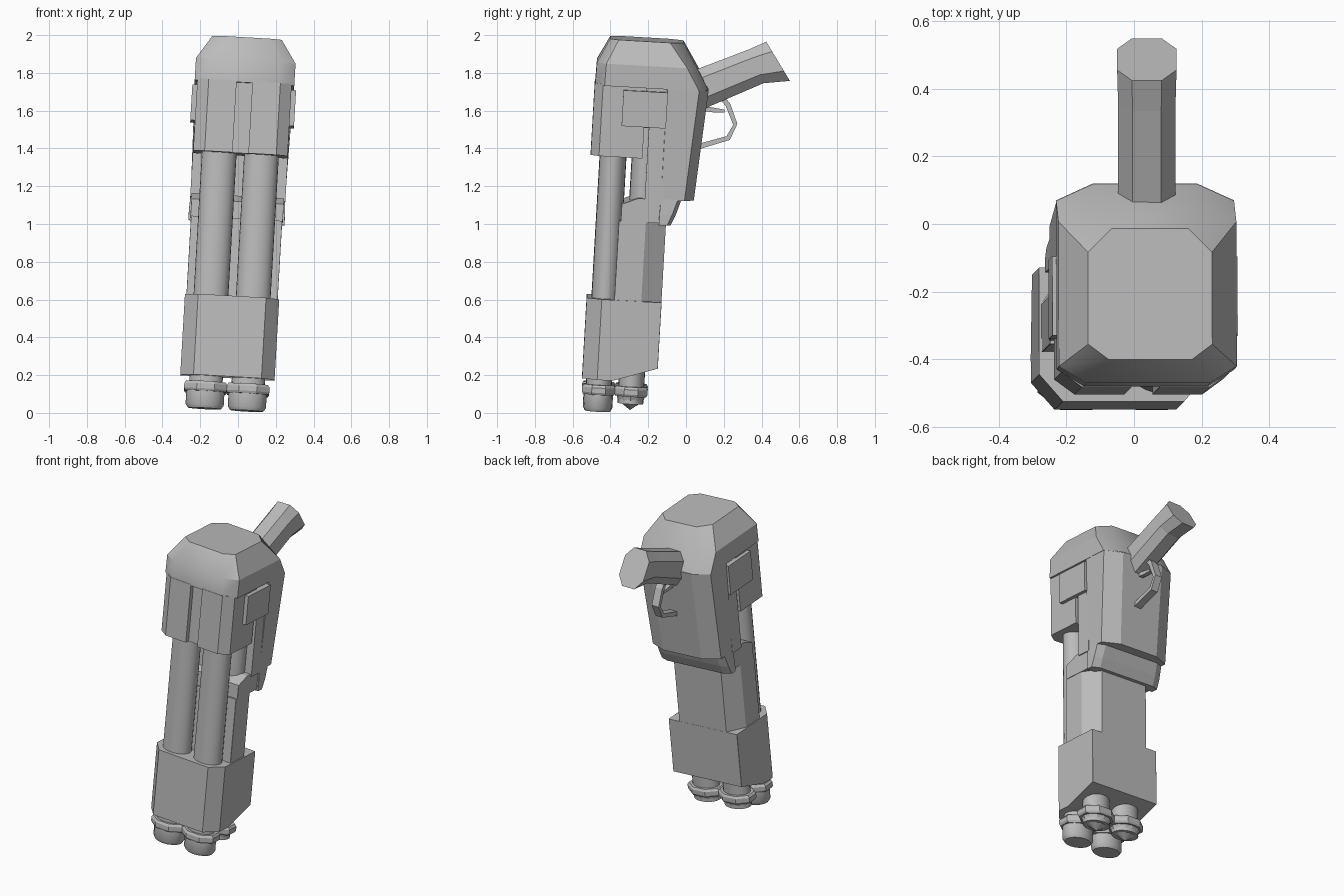
import bpy, bmesh, math
from mathutils import Matrix, Vector

if "Cube" in bpy.data.objects:
    bpy.data.objects.remove(bpy.data.objects["Cube"])

# The whole body leans slightly: local w axis follows the barrels
T = 0.058
wz = Vector((T, T, 1)).normalized()
ux = Vector((1, 0, -T)).normalized()
vy = wz.cross(ux)
LEAN = Matrix((ux, vy, wz)).transposed().to_4x4()
LEAN.translation = (-0.067, -0.35, 0)

metal = bpy.data.materials.new("grey metal")
metal.diffuse_color = (0.5, 0.5, 0.5, 1)
metal.use_nodes = True
metal.node_tree.nodes["Principled BSDF"].inputs["Base Color"].default_value = metal.diffuse_color


def loft(name, rings, smooth=None, lean=True):
    """Skin a list of equal-length rings of 3D points and cap both ends."""
    bm = bmesh.new()
    vs = [[bm.verts.new(p) for p in r] for r in rings]
    n = len(vs[0])
    for a, b in zip(vs, vs[1:]):
        for i in range(n):
            j = (i + 1) % n
            bm.faces.new((a[i], a[j], b[j], b[i]))
    bm.faces.new(vs[0][::-1])
    bm.faces.new(vs[-1])
    bmesh.ops.recalc_face_normals(bm, faces=bm.faces)
    me = bpy.data.meshes.new(name)
    bm.to_mesh(me)
    bm.free()
    if lean:
        me.transform(LEAN)
    me.materials.append(metal)
    ob = bpy.data.objects.new(name, me)
    bpy.context.collection.objects.link(ob)
    if smooth:
        bpy.ops.object.select_all(action='DESELECT')
        ob.select_set(True)
        bpy.context.view_layer.objects.active = ob
        bpy.ops.object.shade_smooth_by_angle(angle=math.radians(smooth))
    return ob


def octo(w, hu, v0, v1, front, back):
    """Eight-sided section; front and back are (u, v) corner cuts."""
    (fu, fv), (bu, bv) = front, back
    half = [(hu - fu, v0), (hu, v0 + fv), (hu, v1 - bv), (hu - bu, v1)]
    return [(u, v, w) for u, v in half + [(-u, v) for u, v in half[::-1]]]


def prism(name, pts, w0, w1):
    return loft(name, [[(u, v, w) for u, v in pts] for w in (w0, w1)])


def tube(name, u, v, stations, n=24, turn=0.0):
    """Oval turned part from (w, scale) stations; unit oval is 0.092 x 0.071."""
    rings = []
    for w, s in stations:
        rings.append([(u + 0.092 * s * math.cos(turn + math.tau * i / n),
                       v + 0.071 * s * math.sin(turn + math.tau * i / n), w) for i in range(n)])
    return loft(name, rings, smooth=35 if n > 12 else None)


# Muzzle block, with underside rising towards the back
block = octo(0.61, 0.25, -0.211, 0.186, (0.07, 0.08), (0.001, 0.001))
under = [(u, v, 0.182 if v < 0 else 0.26) for u, v, w in block]
cut = [(0.25, -0.05), (-0.25, -0.05)]


def with_mid(ring, w):
    r = list(ring)
    r.insert(2, (0.25, -0.05, w))
    r.insert(7, (-0.25, -0.05, w))
    return r


loft("muzzle_block", [with_mid(under, 0.182), with_mid(block, 0.61)])

# Frame behind the front barrels, notched at the back corners
loft("frame", [octo(w, 0.242, -0.065, 0.185, (0.001, 0.001), (0.07, 0.107))
               for w in (0.6, 1.03)])
loft("frame_head", [octo(1.03, 0.245, -0.055, 0.185, (0.001, 0.001), (0.001, 0.001)),
                    octo(1.12, 0.245, -0.055, 0.185, (0.001, 0.001), (0.001, 0.001)),
                    octo(1.155, 0.245, 0.03, 0.185, (0.001, 0.001), (0.001, 0.001))])

# Barrels, muzzle rings and tips
for side, s in (("left", -1), ("right", 1)):
    u = 0.112 * s
    tube(f"front_barrel_{side}", u, -0.115, [(0.58, 1), (1.42, 1)])
    tube(f"rear_barrel_{side}", u, 0.055, [(1.1, 1), (1.76, 1)])
    for row, v in (("front", -0.12), ("rear", 0.052)):
        tube(f"{row}_neck_{side}", u, v, [(0.06, 0.96), (0.27, 0.96)])
        tube(f"{row}_ring_{side}", u, v,
             [(0.1, 1.26), (0.112, 1.34), (0.138, 1.34), (0.152, 1.22)], 8, math.pi / 8)
    tube(f"front_cap_{side}", u, -0.12, [(0.01, 0.95), (0.03, 1.1), (0.1, 1.1)], 16)
    tube(f"rear_tip_{side}", u, 0.052,
         [(0.025, 0.01), (0.075, 0.95), (0.1, 1.05)], 12)

    # Collar halves leave a groove between them
    pts = [(0.042, -0.234), (0.19, -0.234), (0.25, -0.19), (0.25, 0.04), (0.042, 0.04)]
    prism(f"collar_{side}", [(a * s, b) for a, b in pts], 1.368, 1.75)
    # Raised side plate and the strip beneath it
    prism(f"side_plate_{side}", [(a * s, b) for a, b in
          ((0.2, -0.08), (0.275, -0.08), (0.275, 0.155), (0.2, 0.155))], 1.535, 1.725)
    loft(f"side_strip_{side}", [[(a * s, b, w) for a, b in
         ((0.15, f), (0.252, f), (0.252, 0.16), (0.15, 0.16))]
         for w, f in ((1.14, 0.065), (1.55, 0.065), (1.59, 0.1))])

prism("collar_core", [(-0.06, -0.205), (0.06, -0.205), (0.06, 0.03), (-0.06, 0.03)], 1.368, 1.75)
prism("upper_core", [(-0.235, -0.05), (0.235, -0.05), (0.235, 0.2), (-0.235, 0.2)], 1.53, 1.76)

# Rear shell and the lip at its lower edge
B = (0.11, 0.05)
loft("rear_shell", [octo(1.155, 0.25, 0.15, 0.325, (0.001, 0.001), B),
                    octo(1.745, 0.262, 0.15, 0.37, (0.001, 0.001), B)])
loft("shell_lip", [octo(1.02, 0.255, 0.147, 0.21, (0.001, 0.001), (0.05, 0.02)),
                   octo(1.08, 0.255, 0.147, 0.235, (0.001, 0.001), (0.05, 0.02)),
                   octo(1.16, 0.25, 0.15, 0.26, (0.001, 0.001), (0.05, 0.02))])

# Domed hood, cut away towards the grip
loft("hood", [octo(1.742, 0.264, -0.232, 0.37, (0.08, 0.05), B),
              octo(1.86, 0.264, -0.229, 0.30, (0.08, 0.05), B),
              octo(1.985, 0.184, -0.166, 0.222, (0.06, 0.045), (0.07, 0.07))], smooth=32)


# Grip: eight-sided sections between a top and a bottom point
def grip_ring(top, bot, hw):
    x0 = 0.038
    prof = [(0.5, 0), (1, 0.25), (1, 0.75), (0.5, 1)]
    prof += [(-a, t) for a, t in prof[::-1]]
    return [(x0 + a * hw, top[0] + (bot[0] - top[0]) * t, top[1] + (bot[1] - top[1]) * t)
            for a, t in prof]


loft("grip", [grip_ring((-0.03, 1.78), (0.08, 1.60), 0.085),
              grip_ring((0.02, 1.805), (0.13, 1.625), 0.085),
              grip_ring((0.335, 1.925), (0.41, 1.745), 0.085),
              grip_ring((0.425, 1.965), (0.55, 1.758), 0.088)], lean=False)


# Trigger guard and trigger: flat ribbons
def ribbon(name, outer, inner, hw):
    loft(name, [[(0.035 + s, *o) for s, o in ((-hw, a), (hw, a), (hw, b), (-hw, b))]
                for a, b in zip(outer, inner)], lean=False)


ribbon("trigger_guard",
       [(0.20, 1.68), (0.235, 1.635), (0.272, 1.53), (0.232, 1.445), (0.05, 1.39)],
       [(0.18, 1.66), (0.21, 1.625), (0.25, 1.525), (0.215, 1.465), (0.05, 1.42)], 0.025)
ribbon("trigger", [(0.05, 1.635), (0.15, 1.615), (0.205, 1.605)],
       [(0.05, 1.605), (0.15, 1.59), (0.205, 1.59)], 0.015)
